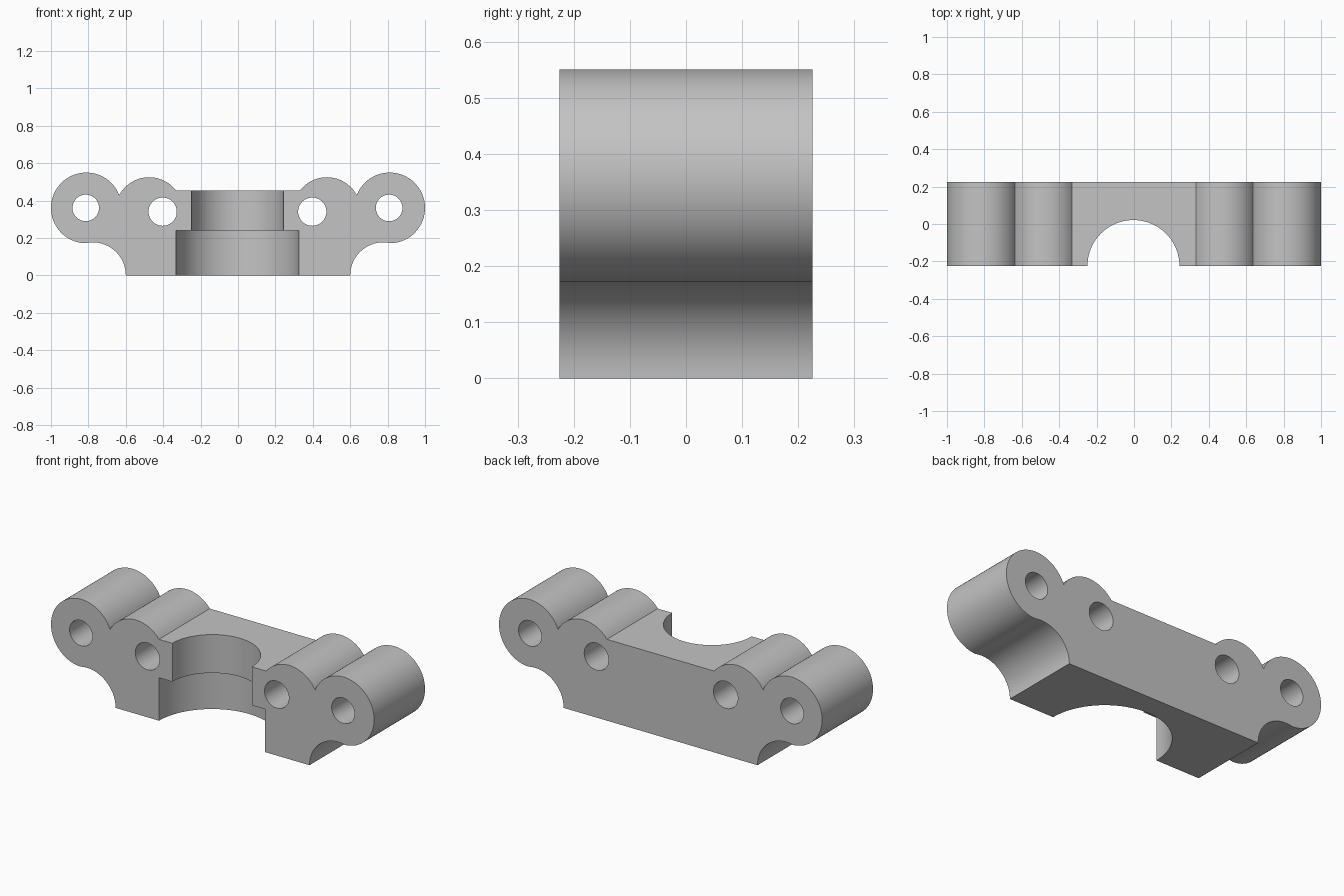
import bpy, bmesh
from math import cos, sin, radians

cube = bpy.data.objects.get("Cube")
if cube:
    bpy.data.objects.remove(cube, do_unlink=True)

HALF_DEPTH = 0.225
SHIFT = -0.003   # bores sit a hair off the centre line

grey = bpy.data.materials.new("plain grey")
grey.use_nodes = True
colour = (0.55, 0.55, 0.55, 1)
grey.diffuse_color = colour
grey.node_tree.nodes["Principled BSDF"].inputs["Base Color"].default_value = colour


def arc(cx, cz, r, start, end, steps):
    angles = [radians(start + (end - start) * i / steps) for i in range(steps + 1)]
    return [(cx + r * cos(a), cz + r * sin(a)) for a in angles]


def prism(name, outline, place, direction):
    """Extrude a 2D outline; place maps its points into space."""
    bm = bmesh.new()
    face = bm.faces.new([bm.verts.new(place(u, v)) for u, v in outline])
    grown = bmesh.ops.extrude_face_region(bm, geom=[face])["geom"]
    bmesh.ops.translate(bm, vec=direction,
                        verts=[g for g in grown if isinstance(g, bmesh.types.BMVert)])
    bmesh.ops.recalc_face_normals(bm, faces=bm.faces)
    mesh = bpy.data.meshes.new(name)
    bm.to_mesh(mesh)
    bm.free()
    mesh.materials.append(grey)
    obj = bpy.data.objects.new(name, mesh)
    bpy.context.collection.objects.link(obj)
    return obj


# Body: concave foot, outer lobe and inner lobe, mirrored
half = (arc(0.777, 0, 0.177, 180, 76.6, 24)
        + arc(0.811, 0.361, 0.189, -87.9, 158.6, 56)[1:]
        + arc(0.475, 0.344, 0.181, 28.3, 142.2, 28)[1:])
outline = half + [(-x, z) for x, z in reversed(half)]
body = prism("bracket_body", outline,
             lambda x, z: (x, -HALF_DEPTH, z), (0, 2 * HALF_DEPTH, 0))

cutters = []

# Pin holes through each lobe
for side in (-1, 1):
    for x, z, r in ((0.811, 0.361, 0.071), (0.4, 0.341, 0.0755)):
        cutters.append(prism("pin_hole", arc(side * x + SHIFT, z, r, 0, 360, 48)[:-1],
                             lambda u, v: (u, -0.5, v), (0, 1, 0)))

# Stepped half-round bore in the front face
for name, r, bottom, top in (("upper_bore", 0.246, 0.1, 0.7),
                             ("lower_bore", 0.328, -0.2, 0.24)):
    cutters.append(prism(name, arc(SHIFT, -HALF_DEPTH, r, 0, 360, 96)[:-1],
                         lambda u, v: (u, v, bottom), (0, 0, top - bottom)))

for cutter in cutters:
    cutter.hide_render = True
    mod = body.modifiers.new(cutter.name, "BOOLEAN")
    mod.operation = "DIFFERENCE"
    mod.solver = "EXACT"
    mod.object = cutter

# Bake the cuts, then drop the cutters
bpy.context.view_layer.update()
evaluated = body.evaluated_get(bpy.context.evaluated_depsgraph_get())
baked = bpy.data.meshes.new_from_object(evaluated)
body.modifiers.clear()
body.data = baked
for cutter in cutters:
    bpy.data.objects.remove(cutter, do_unlink=True)

bpy.ops.object.select_all(action="DESELECT")
body.select_set(True)
bpy.context.view_layer.objects.active = body
bpy.ops.object.shade_smooth_by_angle(angle=radians(30))
